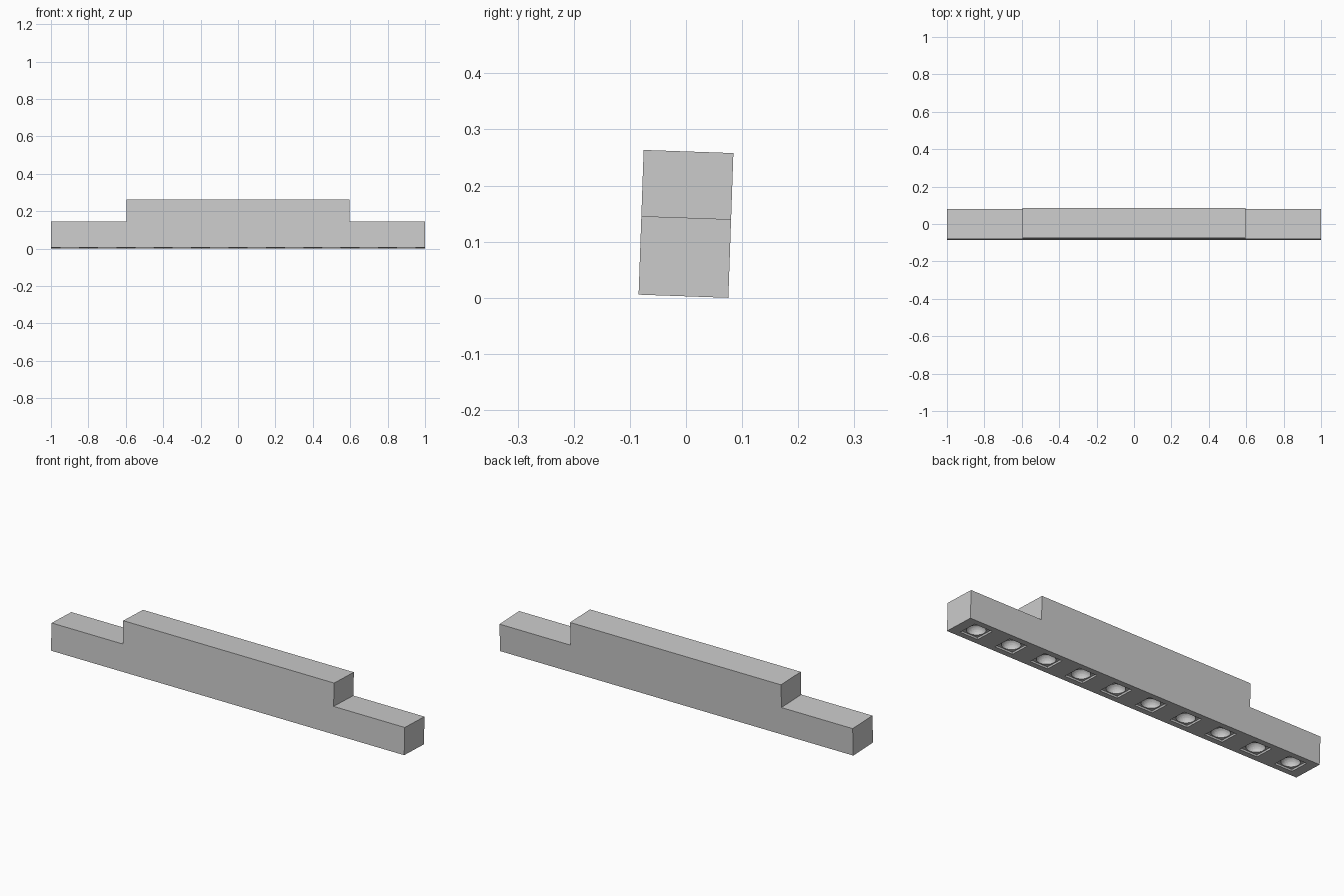
import bpy, bmesh
from math import sin, cos, pi, radians
from mathutils import Matrix

if "Cube" in bpy.data.objects:
    bpy.data.objects.remove(bpy.data.objects["Cube"])

HALF_W, LOW_H, FULL_H, STEP_X = 0.08, 0.14, 0.258, 0.597
SEG, LIGHTS, PITCH = 32, 10, 0.2
# the whole fitting leans back by two degrees
TILT = radians(2)
PLACE = (Matrix.Translation((0, -FULL_H * sin(TILT) / 2, HALF_W * sin(TILT)))
         @ Matrix.Rotation(-TILT, 4, 'X'))


def make(name, bm):
    mesh = bpy.data.meshes.new(name)
    bm.to_mesh(mesh)
    bm.free()
    ob = bpy.data.objects.new(name, mesh)
    ob.matrix_world = PLACE
    bpy.context.collection.objects.link(ob)
    return ob


def circle(r, z):
    return [(r * cos(2 * pi * i / SEG), r * sin(2 * pi * i / SEG), z) for i in range(SEG)]


def rect(hx, hy, z):
    pts = []
    for x, y, _ in circle(1, 0):
        m = max(abs(x), abs(y))
        pts.append((hx * x / m, hy * y / m, z))
    return pts


def loft(bm, rings, cx, cap=False):
    # faces point downward / into the opening
    rows = [[bm.verts.new((x + cx, y, z)) for x, y, z in r] for r in rings]
    for a, b in zip(rows, rows[1:]):
        for i in range(SEG):
            j = (i + 1) % SEG
            bm.faces.new((b[i], b[j], a[j], a[i]))
    if cap:
        bm.faces.new(rows[-1][::-1])


# stepped housing, open underneath
bm = bmesh.new()
half = [(1, 0), (1, LOW_H), (STEP_X, LOW_H), (STEP_X, FULL_H)]
profile = half + [(-x, z) for x, z in reversed(half)]
front = [bm.verts.new((x, -HALF_W, z)) for x, z in profile]
back = [bm.verts.new((x, HALF_W, z)) for x, z in profile]
bm.faces.new(front)
bm.faces.new(back)
for i in range(len(profile) - 1):
    bm.faces.new((front[i], front[i + 1], back[i + 1], back[i]))
bmesh.ops.recalc_face_normals(bm, faces=bm.faces)
make("housing", bm)

# bottom panel with square pockets, faceted reflector bowls, small lenses
panel, bowls, lenses = bmesh.new(), bmesh.new(), bmesh.new()
for k in range(LIGHTS):
    cx = (k - (LIGHTS - 1) / 2) * PITCH
    loft(panel, [rect(PITCH / 2, HALF_W, 0), rect(0.05, 0.05, 0),
                 rect(0.048, 0.048, 0.008), circle(0.043, 0.008)], cx)
    bowl = []
    for s in range(8):
        a = radians(72) * s / 7
        bowl.append(circle(0.043 * cos(a), 0.008 + 0.04 * sin(a)))
    loft(bowls, bowl, cx)
    lens = []
    for s in range(5):
        a = radians(80) * s / 4
        lens.append(circle(0.0135 * cos(a), 0.0462 - 0.010 * sin(a)))
    loft(lenses, lens, cx, cap=True)
make("bottom_panel", panel)
make("reflectors", bowls)
lens_ob = make("lenses", lenses)
for p in lens_ob.data.polygons:
    p.use_smooth = True
